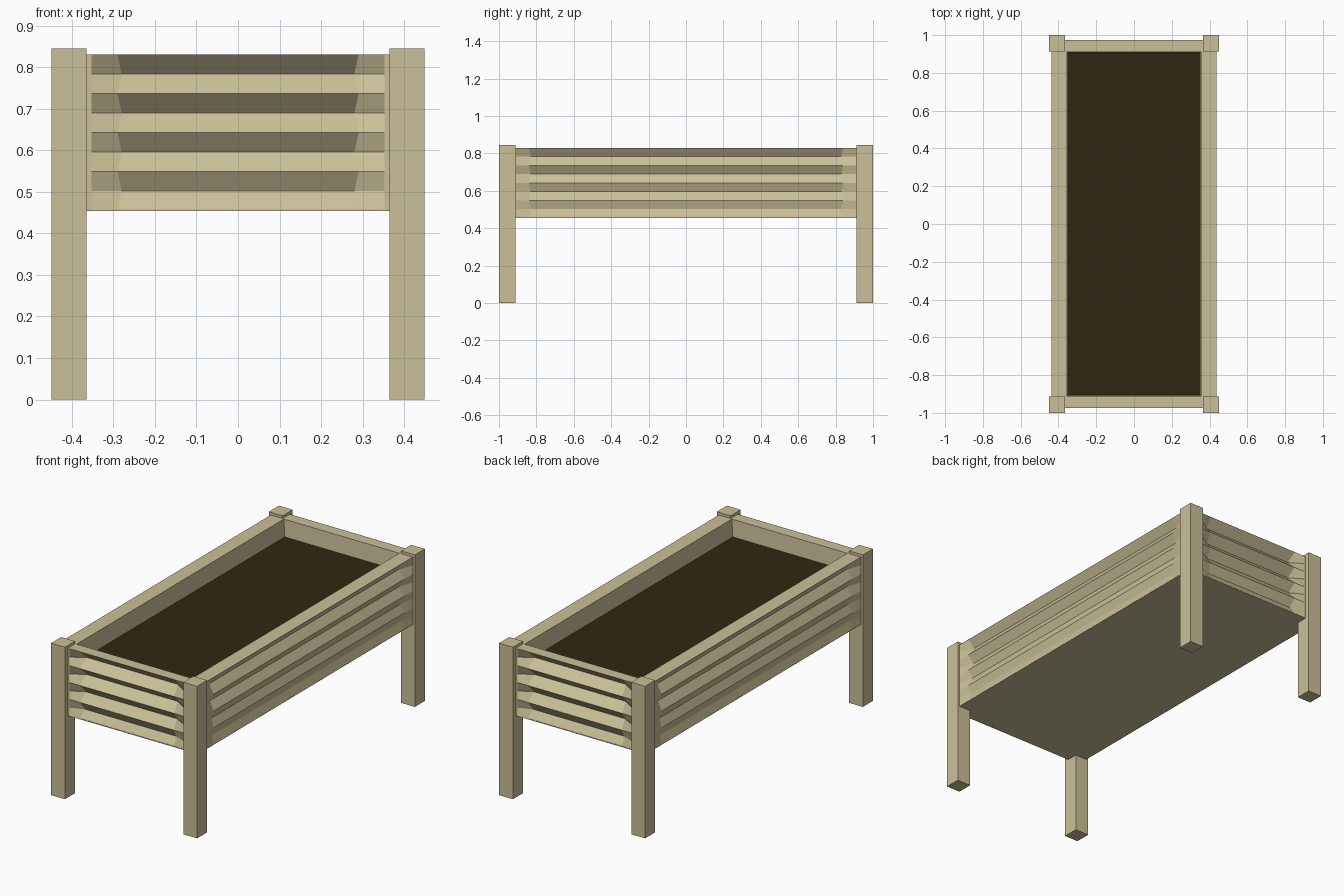
import bpy
import bmesh
from mathutils import Matrix, Vector

cube = bpy.data.objects.get("Cube")
if cube:
    bpy.data.objects.remove(cube, do_unlink=True)


def material(name, color):
    mat = bpy.data.materials.new(name)
    mat.use_nodes = True
    mat.diffuse_color = color
    bsdf = mat.node_tree.nodes["Principled BSDF"]
    bsdf.inputs["Base Color"].default_value = color
    bsdf.inputs["Roughness"].default_value = 0.8
    return mat


wood = material("pale wood", (0.60, 0.53, 0.32, 1))
earth = material("dark soil", (0.031, 0.019, 0.006, 1))

BOTTOM, RIM, LEG_TOP = 0.455, 0.83, 0.845


def add_object(name, bm, mat):
    bmesh.ops.recalc_face_normals(bm, faces=bm.faces)
    mesh = bpy.data.meshes.new(name)
    bm.to_mesh(mesh)
    bm.free()
    mesh.materials.append(mat)
    obj = bpy.data.objects.new(name, mesh)
    bpy.context.collection.objects.link(obj)
    return obj


def box(name, low, high, mat):
    low, high = Vector(low), Vector(high)
    bm = bmesh.new()
    bmesh.ops.create_cube(bm, size=1)
    bmesh.ops.scale(bm, vec=high - low, verts=bm.verts)
    bmesh.ops.translate(bm, vec=(low + high) / 2, verts=bm.verts)
    return add_object(name, bm, mat)


def panel(name, half, flat, groove, face, thick, slant, depths, angle):
    """Wall facing -y with V grooves that fade out at both ends."""
    bm = bmesh.new()
    rows = 2 * len(depths)
    grid = []
    for r in range(rows + 1):
        z = RIM + (BOTTOM - RIM) * r / rows
        valley = r % 2 == 1
        depth = depths[r // 2] if valley else 0
        inner = groove if valley else groove + 0.01
        columns = [(-half, 0), (-flat, 0), (-inner, depth),
                   (inner, depth), (flat, 0), (half, 0)]
        grid.append([bm.verts.new((x, d - face, z)) for x, d in columns])
    for upper, lower in zip(grid, grid[1:]):
        for i in range(len(upper) - 1):
            bm.faces.new((upper[i], lower[i], lower[i + 1], upper[i + 1]))
    # Back, top, underside and ends
    top = [bm.verts.new((s * half, thick - face, RIM)) for s in (-1, 1)]
    low = [bm.verts.new((s * half, thick + slant - face, BOTTOM)) for s in (-1, 1)]
    bm.faces.new((top[0], top[1], low[1], low[0]))
    bm.faces.new(grid[0] + top[::-1])
    bm.faces.new(grid[-1] + low[::-1])
    for i, column in ((0, 0), (1, -1)):
        bm.faces.new([row[column] for row in grid] + [low[i], top[i]])
    bmesh.ops.rotate(bm, cent=(0, 0, 0), verts=bm.verts,
                     matrix=Matrix.Rotation(angle, 3, "Z"))
    return add_object(name, bm, wood)


# Corner legs
for sx, side in ((1, "left"), (-1, "right")):
    for sy, end in ((-1, "front"), (1, "back")):
        xs = sorted((sx * 0.364, sx * 0.449))
        ys = sorted((sy * 0.912, sy * 1.0))
        box(f"{end}_{side}_leg", (xs[0], ys[0], 0), (xs[1], ys[1], LEG_TOP), wood)

# Grooved walls
QUARTER = 1.5707963
end_depths = (0.047, 0.045, 0.038, 0.030)
side_depths = (0.032, 0.028, 0.019, 0.014)
for name, turns in (("front_wall", 0), ("back_wall", 2)):
    panel(name, 0.41, 0.352, 0.28, 0.975, 0.065, 0.02, end_depths, turns * QUARTER)
for name, turns in (("left_wall", 1), ("right_wall", 3)):
    panel(name, 0.95, 0.91, 0.83, 0.437, 0.082, 0.035, side_depths, turns * QUARTER)

# Floor and soil filling
box("floor", (-0.436, -0.974, BOTTOM - 0.001), (0.436, 0.974, BOTTOM + 0.004), wood)
box("soil", (-0.36, -0.915, 0.47), (0.36, 0.915, 0.735), earth)
